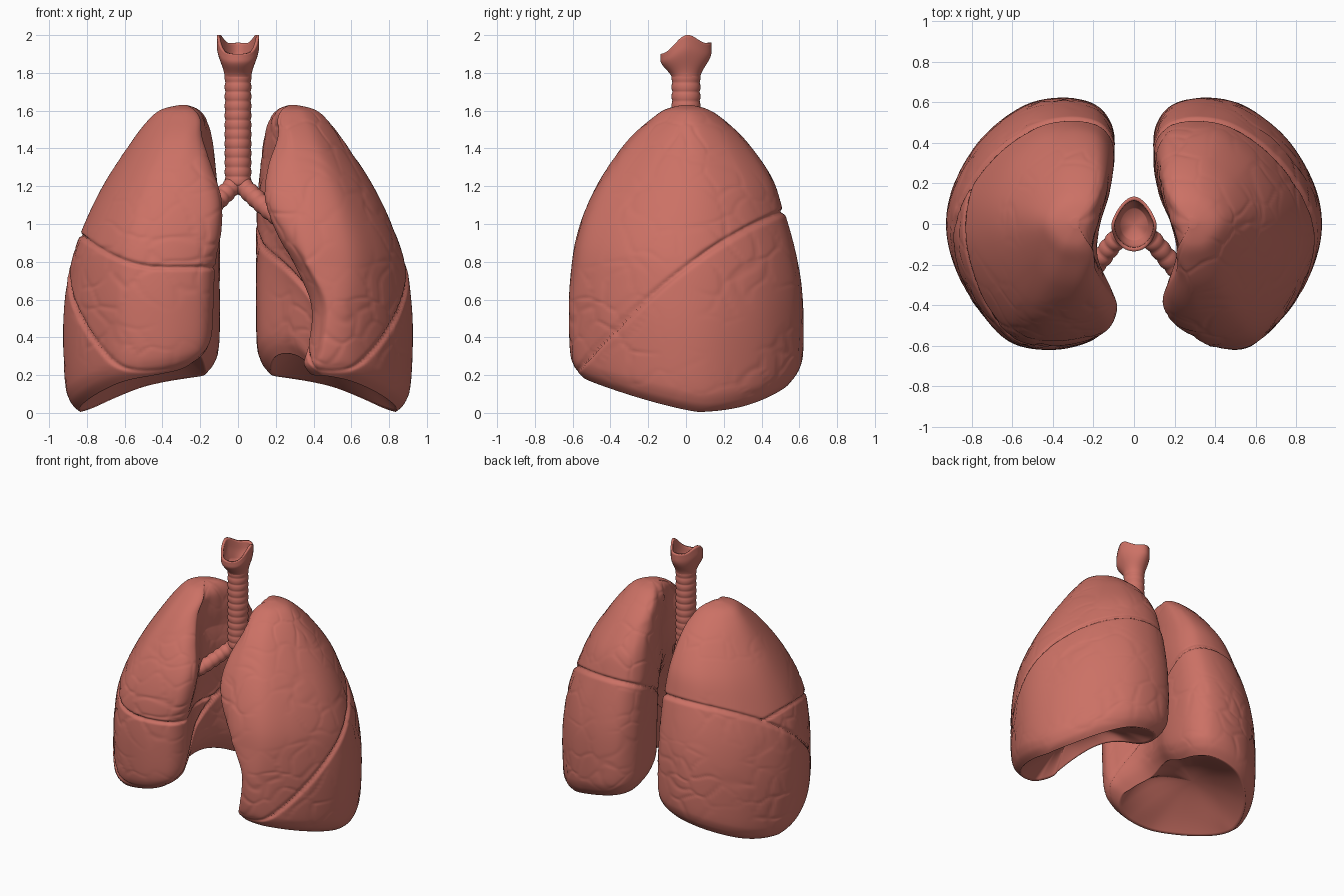
import bpy, bmesh, math
from mathutils import Vector, noise

if "Cube" in bpy.data.objects:
    bpy.data.objects.remove(bpy.data.objects["Cube"])

tissue = bpy.data.materials.new("lung_pink")
tissue.diffuse_color = (0.60, 0.165, 0.13, 1)
tissue.use_nodes = True
tissue.node_tree.nodes["Principled BSDF"].inputs["Base Color"].default_value = tissue.diffuse_color


def spline(pts, t, closed=False):
    """Catmull-Rom through rows of numbers, t counted in segments."""
    n = len(pts)
    i = int(math.floor(t)) if closed else min(int(t), n - 2)
    f = t - i
    p = [pts[j % n] if closed else pts[max(0, min(n - 1, j))] for j in range(i - 1, i + 3)]
    return [0.5 * (2 * b + (c - a) * f + (2 * a - 5 * b + 4 * c - d) * f * f
                   + (3 * b - a - 3 * c + d) * f ** 3) for a, b, c, d in zip(*p)]


def loft(name, rings):
    """Skin a stack of equal rings and close both ends."""
    bm = bmesh.new()
    rows = [[bm.verts.new(p) for p in r] for r in rings]
    n = len(rows[0])
    for a, b in zip(rows, rows[1:]):
        for i in range(n):
            bm.faces.new((a[i], a[(i + 1) % n], b[(i + 1) % n], b[i]))
    for row in (rows[0], rows[-1]):
        mid = bm.verts.new(sum((v.co for v in row), Vector()) / n)
        for i in range(n):
            bm.faces.new((row[i], row[(i + 1) % n], mid))
    bmesh.ops.recalc_face_normals(bm, faces=bm.faces)
    mesh = bpy.data.meshes.new(name)
    bm.to_mesh(mesh)
    bm.free()
    for f in mesh.polygons:
        f.use_smooth = True
    mesh.materials.append(tissue)
    obj = bpy.data.objects.new(name, mesh)
    bpy.context.collection.objects.link(obj)
    return obj


# Lung levels: height, outer x, inner x, front y, back y, front edge x (left, right)
TOP = 1.63
LEVELS = [
    (0.00, .84, .17, -.55, .55, .38, .24), (0.05, .885, .13, -.595, .595, .35, .17),
    (0.15, .91, .105, -.615, .615, .37, .14), (0.40, .92, .10, -.62, .615, .39, .13),
    (0.60, .91, .10, -.61, .60, .32, .12), (0.80, .88, .10, -.585, .565, .21, .09),
    (1.00, .81, .10, -.53, .515, .145, .09), (1.20, .71, .115, -.44, .455, .16, .14),
    (1.40, .58, .135, -.31, .33, .21, .19), (1.53, .485, .165, -.19, .21, .21, .20),
    (1.60, .41, .21, -.11, .12, .235, .235), (1.63, .31, .27, -.02, .03, .273, .273)]
STEPS = [8, 12, 25, 20, 20, 20, 20, 20, 14, 10, 10]
N = 220


def section(level, side):
    """Crescent outline of one level, hollow towards the heart."""
    z, O, I, F, B, EL, ER = level
    e = ((EL if side > 0 else ER) - I) / max(O - I, .01)
    e = max(-.05, min(.45, e))
    hollow = .1 * max(0, min(1, (1.6 - z) / .4))
    pts = [(1, 0), (.95, .33), (.79, .68), (.55, .93), (.32, 1), (.12, .95), (.02, .8),
           (0, .6), (.03, .3), (hollow + .3 * e, 0), (hollow + .02 + .65 * e, -.3),
           (e + .03, -.6), (e, -.76), (e + .09 - .1 * max(e, 0), -.92),
           (max(.36, e + .12), -1), (.62, -.94), (.81, -.68), (.95, -.33)]
    yc, h = (F + B) / 2, (B - F) / 2
    out = []
    for i in range(N):
        w, v = spline(pts, i * len(pts) / N, True)
        out.append((I + w * (O - I), yc + v * h))
    return out, ((O + I) / 2 + .03, yc)


def base(u, y):
    """Height of the tilted lower rim, raised beside the heart."""
    m = .28 * max(0, .85 - u)
    f = .2 * (max(0, .1 - y) / .72) ** 1.3 + .16 * (max(0, y - .1) / .5) ** 2
    lift = .28 * math.exp(-((u - .1) / .3) ** 2 - ((y + .12) / .3) ** 2)
    return (m ** 3 + f ** 3) ** (1 / 3) + lift


def relief(u, y, z, side):
    """Inward shift for fissures and faint surface creases."""
    d = (z - (.77 + .75 * y - .35 * y * y)) * .8
    r = .02 * math.exp(-(d / .011) ** 2) - (.006 if d < 0 else 0)
    if side < 0 and d > 0 and y < .25:
        d2 = z - (.77 + .9 * max(0, u - .4) ** 2)
        r += .018 * math.exp(-(d2 / .011) ** 2)
    p = Vector((side * u, y, z))
    q = p * 6 + noise.noise_vector(p * 5) * .4
    dist = noise.voronoi(q)[0]
    mask = max(0, min(1, .4 + 1.5 * noise.noise(p * 3)))
    return r + mask * .005 * math.exp(-((dist[1] - dist[0]) / .1) ** 2)


def lung(name, side):
    rings = []
    # hollow underside, from its dome to the rim
    pts, (cu, cy) = section(LEVELS[0], side)
    for j in range(1, 26):
        k = j / 26
        ring = []
        for u, y in pts:
            a, b = cu + (u - cu) * k, cy + (y - cy) * k
            ring.append((side * a, b, base(a, b) + .2 * (1 - k * k)))
        rings.append(ring)
    # outer wall up to the apex
    ts = [s + i / n for s, n in enumerate(STEPS) for i in range(n)] + [len(STEPS)]
    for t in ts:
        level = spline(LEVELS, t)
        zn = level[0]
        pts, (cu, cy) = section(level, side)
        fade = max(0, min(1, zn / .1, (TOP - zn) / .1))
        ring = []
        for u, y in pts:
            b = base(u, y)
            z = b + zn * (1 - b / TOP)
            r = relief(u, y, z, side) * fade
            du, dy = u - cu, y - cy
            g = 1 - r / max(math.hypot(du, dy), .05)
            ring.append((side * (cu + du * g), cy + dy * g, z))
        rings.append(ring)
    loft(name, rings)


lung("left_lung", 1)
lung("right_lung", -1)

# Trachea with cartilage rings
M = 48
ANG = [2 * math.pi * i / M for i in range(M)]
rings = []
for j in range(106):
    z = 1.16 + j * .006
    r = .066 + .005 * abs(math.sin(math.pi * z / .05)) ** .7
    r *= min(1, .6 + (z - 1.16) * 8)
    rings.append([(r * math.cos(a), r * 1.08 * math.sin(a), z) for a in ANG])
loft("trachea", rings)


# Larynx: flared hollow cup, peaked at the sides and pointed at the back
def cup(s, k):
    f = min(1, s * 1.35)
    f = f * f * (3 - 2 * f)
    ring = []
    for a in ANG:
        c, n = math.cos(a), math.sin(a)
        rim = 1.93 + .07 * c ** 6 + .03 * n
        x = (.07 + .042 * f) * c * (1 - .3 * max(0, n) * f)
        y = (.075 + .06 * f) * n
        ring.append((x * k, y * k, 1.77 + s * (rim - 1.77)))
    return ring


loft("larynx", [cup(i / 16, 1) for i in range(17)]
     + [cup(1 - i / 16, .86 - i * .008) for i in range(12)])


# Main bronchi
def bronchus(name, path, r0):
    rings, steps = [], 60
    for j in range(steps + 1):
        t = j / steps * (len(path) - 1)
        p = Vector(spline(path, t))
        d = Vector(spline(path, min(t + .02, len(path) - 1))) - Vector(spline(path, max(t - .02, 0)))
        q = d.to_track_quat('Z', 'Y')
        r = r0 + .006 * abs(math.sin(j * math.pi / 6))
        rings.append([p + q @ Vector((r * math.cos(a), r * math.sin(a), 0)) for a in ANG])
    loft(name, rings)


bronchus("left_bronchus", [(0, 0, 1.23), (.09, -.08, 1.14), (.21, -.22, 1.04), (.32, -.31, .98)], .045)
bronchus("right_bronchus", [(0, 0, 1.23), (-.09, -.08, 1.14), (-.19, -.20, 1.05), (-.30, -.28, .99)], .045)
